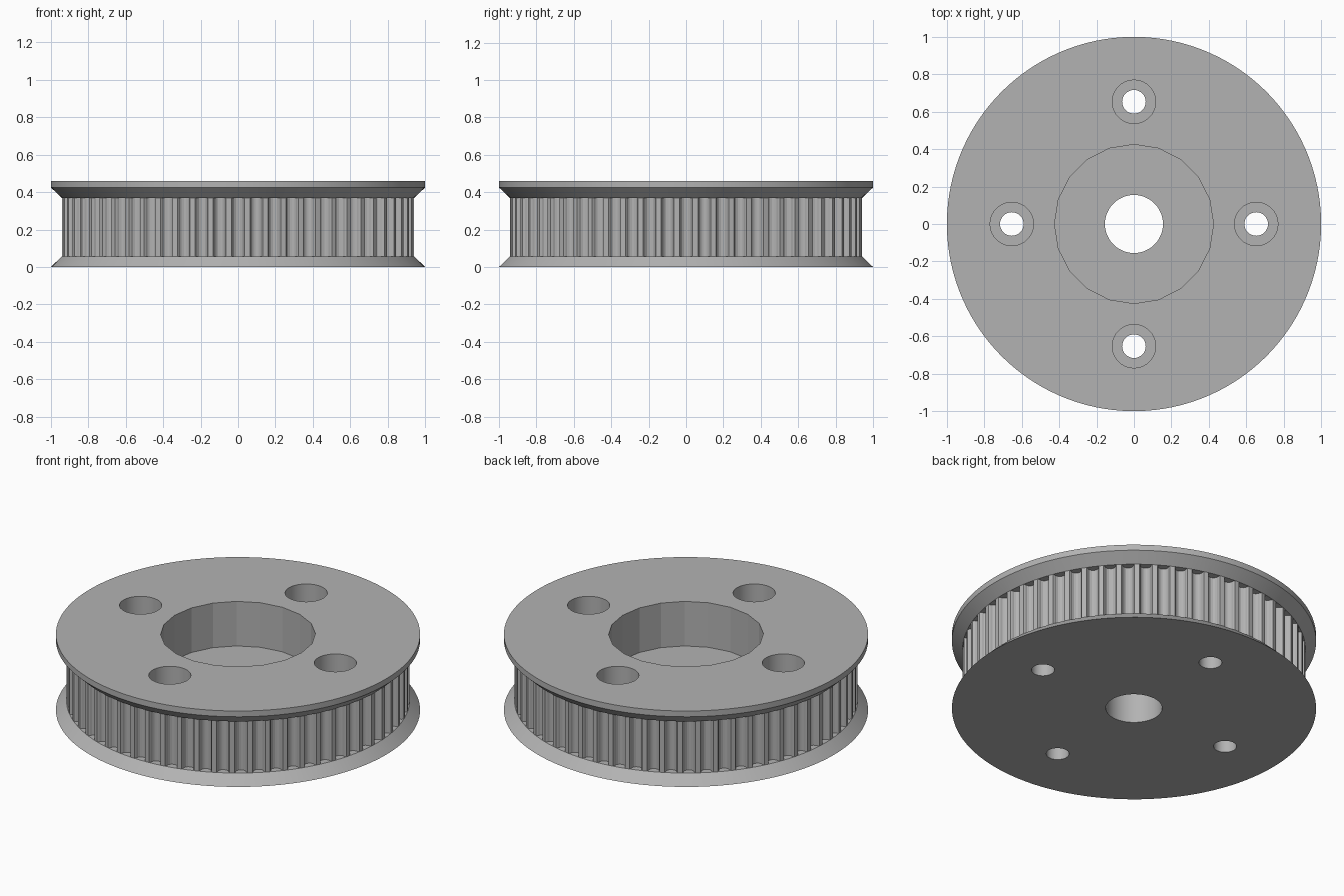
import bpy, bmesh, math
from mathutils import Matrix, Vector

old = bpy.data.objects.get("Cube")
if old:
    bpy.data.objects.remove(old, do_unlink=True)

TEETH = 60
RIM, CORE, HEIGHT = 1.0, 0.942, 0.46
GROOVE_LOW, GROOVE_HIGH, BAND_LOW = 0.057, 0.37, 0.425
FLOOR = 0.19

grey = bpy.data.materials.new("plain_grey")
grey.use_nodes = True
colour = (0.45, 0.45, 0.45, 1)
grey.diffuse_color = colour
grey.node_tree.nodes["Principled BSDF"].inputs["Base Color"].default_value = colour


def make_object(name, bm):
    bmesh.ops.recalc_face_normals(bm, faces=bm.faces)
    mesh = bpy.data.meshes.new(name)
    bm.to_mesh(mesh)
    bm.free()
    mesh.materials.append(grey)
    obj = bpy.data.objects.new(name, mesh)
    bpy.context.collection.objects.link(obj)
    return obj


def prism(bm, points, low, high):
    """Closed prism over a flat outline."""
    bottom = [bm.verts.new((x, y, low)) for x, y in points]
    top = [bm.verts.new((x, y, high)) for x, y in points]
    n = len(points)
    bm.faces.new(bottom[::-1])
    bm.faces.new(top)
    for i in range(n):
        j = (i + 1) % n
        bm.faces.new((bottom[i], bottom[j], top[j], top[i]))


def circle(radius, sides, cx=0, cy=0):
    return [(cx + radius * math.cos(math.tau * i / sides),
             cy + radius * math.sin(math.tau * i / sides)) for i in range(sides)]


def cut(target, cutter):
    cutter.hide_render = True
    mod = target.modifiers.new("cut", 'BOOLEAN')
    mod.operation = 'DIFFERENCE'
    mod.solver = 'EXACT'
    mod.object = cutter
    bpy.context.view_layer.objects.active = target
    bpy.ops.object.modifier_apply(modifier=mod.name)
    bpy.data.objects.remove(cutter, do_unlink=True)


# Pulley body: stacked rings with flared flanges at both ends
bm = bmesh.new()
profile = [(RIM, 0), (CORE, GROOVE_LOW), (CORE, GROOVE_HIGH), (RIM, BAND_LOW), (RIM, HEIGHT)]
rings = [[bm.verts.new((x, y, z)) for x, y in circle(r, 120)] for r, z in profile]
bm.faces.new(rings[0][::-1])
bm.faces.new(rings[-1])
for a, b in zip(rings, rings[1:]):
    for i in range(len(a)):
        j = (i + 1) % len(a)
        bm.faces.new((a[i], a[j], b[j], b[i]))
pulley = make_object("toothed_pulley", bm)

# Round-bottomed belt grooves
half, depth, steps = 0.03, 0.042, 8
outline = [(CORE + 0.02, -half - 0.008), (CORE, -half - 0.006)]
for i in range(steps + 1):
    a = math.pi * i / steps
    outline.append((CORE - depth + half - half * math.sin(a), -half * math.cos(a)))
outline += [(x, -y) for x, y in outline[1::-1]]
bm = bmesh.new()
for k in range(TEETH):
    turn = Matrix.Rotation(math.tau * k / TEETH, 2)
    prism(bm, [tuple(turn @ Vector(p)) for p in outline], GROOVE_LOW, GROOVE_HIGH)
cut(pulley, make_object("groove_cutter", bm))

# Faceted centre recess and four counterbores
bm = bmesh.new()
prism(bm, circle(0.425, 20), FLOOR, HEIGHT + 0.1)
centres = [(0.653 * math.cos(k * math.pi / 2), 0.653 * math.sin(k * math.pi / 2)) for k in range(4)]
for cx, cy in centres:
    prism(bm, circle(0.116, 40, cx, cy), FLOOR, HEIGHT + 0.1)
cut(pulley, make_object("recess_cutter", bm))

# Through holes: shaft bore and screw holes
bm = bmesh.new()
prism(bm, circle(0.155, 48), -0.1, HEIGHT + 0.1)
for cx, cy in centres:
    prism(bm, circle(0.063, 32, cx, cy), -0.1, HEIGHT + 0.1)
cut(pulley, make_object("bore_cutter", bm))

# Smooth the round walls, keep facets and edges crisp
bpy.ops.object.select_all(action='DESELECT')
pulley.select_set(True)
bpy.context.view_layer.objects.active = pulley
bpy.ops.object.shade_smooth_by_angle(angle=math.radians(15))
